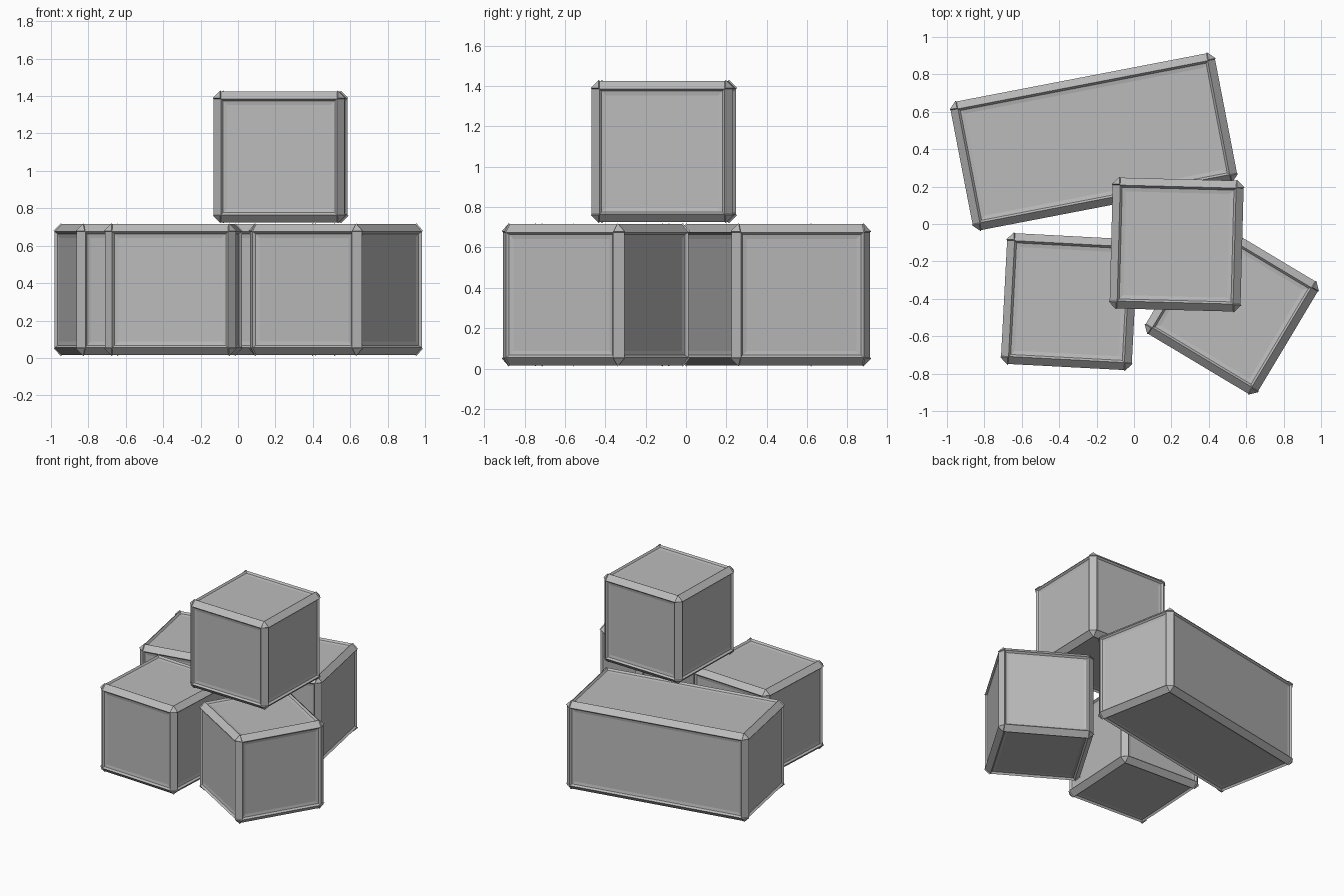
import bpy, bmesh, math
from mathutils import Matrix

cube = bpy.data.objects.get("Cube")
if cube:
    bpy.data.objects.remove(cube, do_unlink=True)

GREY = (0.5, 0.5, 0.5, 1)
mat = bpy.data.materials.new("crate_grey")
mat.use_nodes = True
mat.diffuse_color = GREY
mat.node_tree.nodes["Principled BSDF"].inputs["Base Color"].default_value = GREY

SIDE = 0.70      # edge length over the frame
CHAMFER = 0.04   # width of the frame's slanted faces
TIP = 0.008      # how far the corner caps stand out


def crate(name, x, y, z, angle, length=SIDE):
    bm = bmesh.new()
    bmesh.ops.create_cube(bm, size=1)
    bmesh.ops.scale(bm, vec=(length, SIDE, SIDE), verts=bm.verts)
    # chamfered frame along every edge
    bmesh.ops.bevel(bm, geom=bm.edges[:], offset=CHAMFER,
                    offset_type='OFFSET', segments=1, affect='EDGES')
    bm.normal_update()
    panels = [f for f in bm.faces if max(abs(c) for c in f.normal) > 0.9]
    caps = [f for f in bm.faces if len(f.verts) == 3]
    # recessed panels: a steep lip, then a shallow border
    bmesh.ops.inset_individual(bm, faces=panels, thickness=0.016, depth=-0.014)
    bmesh.ops.inset_individual(bm, faces=panels, thickness=0.03, depth=-0.004)
    # raised corner caps
    for f in bmesh.ops.extrude_discrete_faces(bm, faces=caps)["faces"]:
        f.normal_update()
        bmesh.ops.translate(bm, vec=f.normal * TIP, verts=f.verts)
    bmesh.ops.recalc_face_normals(bm, faces=bm.faces)
    mesh = bpy.data.meshes.new(name)
    bm.to_mesh(mesh)
    bm.free()
    mesh.materials.append(mat)
    obj = bpy.data.objects.new(name, mesh)
    obj.matrix_world = (Matrix.Translation((x, y, z))
                        @ Matrix.Rotation(math.radians(angle), 4, 'Z'))
    bpy.context.collection.objects.link(obj)


# three crates on the ground and one stacked on top
LOW, HIGH = 0.365, 1.075
crate("long_back_crate", -0.215, 0.44, LOW, 10.9, 1.44)
crate("right_front_crate", -0.345, -0.415, LOW, -3)
crate("left_front_crate", 0.523, -0.447, LOW, -30.9)
crate("top_crate", 0.228, -0.11, HIGH, -1.5)
